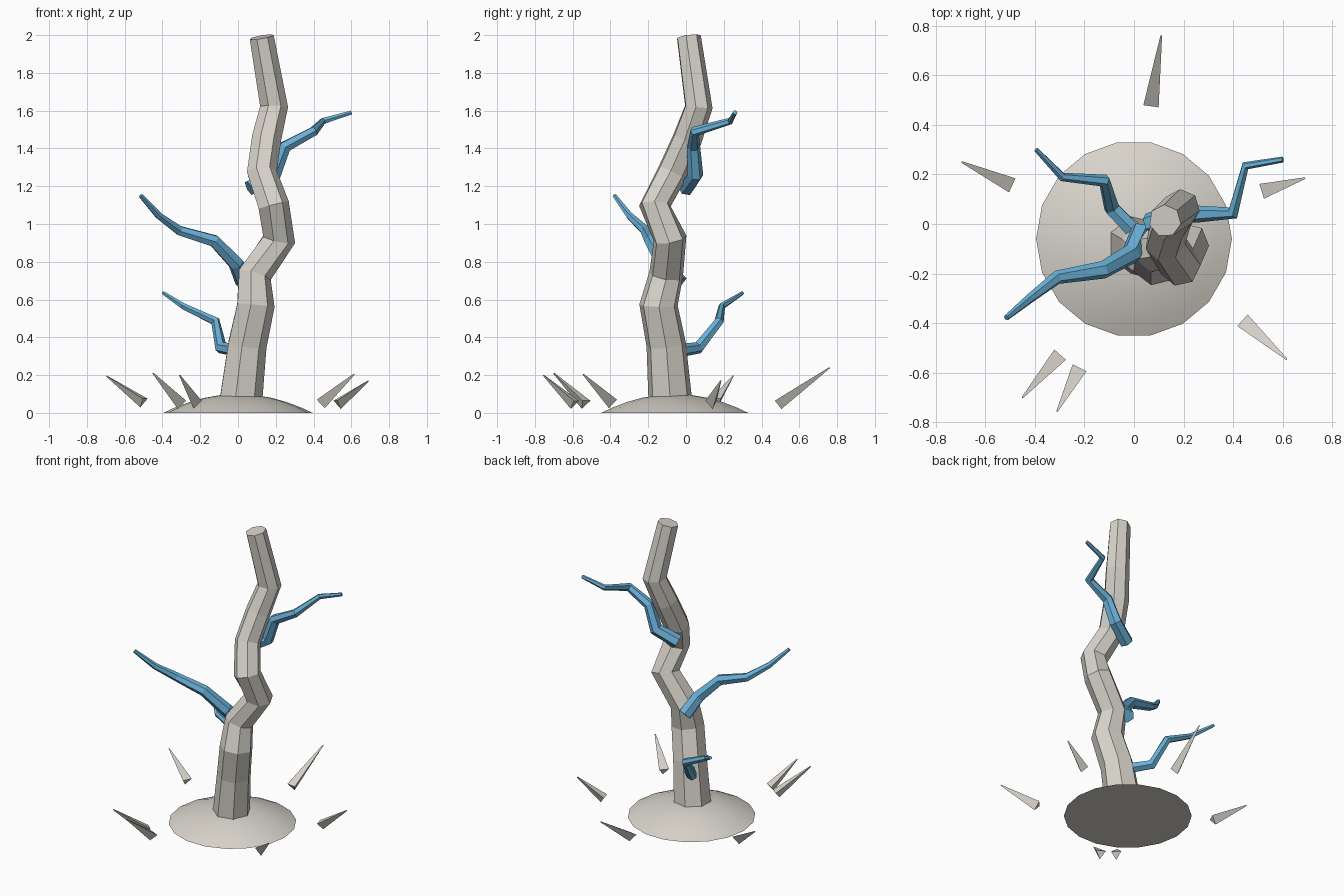
import bpy, bmesh, math
from mathutils import Vector

cube = bpy.data.objects.get("Cube")
if cube:
    bpy.data.objects.remove(cube, do_unlink=True)


def material(name, rgb):
    m = bpy.data.materials.new(name)
    m.use_nodes = True
    color = (*rgb, 1.0)
    m.diffuse_color = color
    m.node_tree.nodes["Principled BSDF"].inputs["Base Color"].default_value = color
    return m


BARK = material("pale bark", (0.69, 0.66, 0.60))
BLUE = material("blue branch", (0.14, 0.43, 0.67))


def finish(name, bm, mat):
    bmesh.ops.recalc_face_normals(bm, faces=bm.faces)
    mesh = bpy.data.meshes.new(name)
    bm.to_mesh(mesh)
    bm.free()
    mesh.materials.append(mat)
    obj = bpy.data.objects.new(name, mesh)
    bpy.context.collection.objects.link(obj)
    return obj


def tube(name, path, sides, mat, side_dir=Vector((1, 0, 0))):
    """Faceted tube through (x, y, z, radius) stations, mitred at each bend."""
    bm = bmesh.new()
    pts = [Vector(p[:3]) for p in path]
    rings = []
    for i, p in enumerate(pts):
        before = (p - pts[i - 1]).normalized() if i else Vector()
        after = (pts[i + 1] - p).normalized() if i < len(pts) - 1 else Vector()
        axis = (before + after).normalized()
        # carry the side direction along so the tube does not twist
        side_dir = (side_dir - axis * side_dir.dot(axis)).normalized()
        other = axis.cross(side_dir)
        ring = []
        for k in range(sides):
            a = math.tau * k / sides
            offset = side_dir * math.cos(a) + other * math.sin(a)
            ring.append(bm.verts.new(p + offset * path[i][3]))
        rings.append(ring)
    for lower, upper in zip(rings, rings[1:]):
        for k in range(sides):
            n = (k + 1) % sides
            bm.faces.new((lower[k], lower[n], upper[n], upper[k]))
    bm.faces.new(rings[0][::-1])
    bm.faces.new(rings[-1])
    return finish(name, bm, mat)


# Crooked trunk
tube("trunk", [
    (0.005, -0.08, 0.02, 0.12), (0.045, -0.105, 0.36, 0.107),
    (0.09, -0.145, 0.57, 0.104), (0.085, -0.105, 0.73, 0.092),
    (0.215, -0.085, 0.92, 0.09), (0.185, -0.165, 1.10, 0.086),
    (0.125, -0.075, 1.27, 0.082), (0.15, 0.005, 1.45, 0.08),
    (0.19, 0.065, 1.62, 0.076), (0.125, 0.013, 1.99, 0.066)], 7, BARK)

# Three bare branches
tube("upper_left_branch", [
    (0.06, 0.0, 1.19, 0.044), (0.19, 0.05, 1.26, 0.042),
    (0.25, 0.04, 1.41, 0.035), (0.40, 0.045, 1.49, 0.027),
    (0.45, 0.235, 1.545, 0.018), (0.60, 0.26, 1.59, 0.012)],
    6, BLUE, Vector((0, 1, 0)))
tube("middle_right_branch", [
    (0.03, -0.03, 0.69, 0.045), (-0.01, -0.12, 0.79, 0.042),
    (-0.125, -0.185, 0.91, 0.036), (-0.31, -0.215, 0.965, 0.028),
    (-0.42, -0.30, 1.045, 0.02), (-0.515, -0.378, 1.15, 0.012)], 6, BLUE)
tube("lower_right_branch", [
    (0.0, -0.03, 0.33, 0.035), (-0.09, 0.065, 0.345, 0.033),
    (-0.12, 0.175, 0.485, 0.026), (-0.29, 0.19, 0.565, 0.018),
    (-0.395, 0.30, 0.635, 0.01)], 6, BLUE, Vector((0, 0, 1)))

# Shallow dome of earth with a flat underside
bm = bmesh.new()
RADIUS, HEIGHT, SIDES = 0.395, 0.10, 18
rings = []
for t in (1.0, 0.85, 0.65, 0.45, 0.22):
    rings.append([bm.verts.new((RADIUS * t * math.cos(math.tau * k / SIDES),
                                RADIUS * t * math.sin(math.tau * k / SIDES) - 0.06,
                                HEIGHT * (1 - t * t))) for k in range(SIDES)])
for lower, upper in zip(rings, rings[1:]):
    for k in range(SIDES):
        n = (k + 1) % SIDES
        bm.faces.new((lower[k], lower[n], upper[n], upper[k]))
bm.faces.new(rings[0][::-1])
bm.faces.new(rings[-1])
for f in bm.faces:
    f.smooth = len(f.verts) == 4 or f.calc_center_median().z > 0.05
for e in bm.edges:
    e.smooth = not all(v.co.z < 0.001 for v in e.verts)
finish("mound", bm, BARK)

# Ring of three-sided splinters pointing outward: base centre, tip
shards = [
    ((0.07, 0.485, 0.05), (0.11, 0.76, 0.24)),
    ((-0.50, 0.16, 0.06), (-0.695, 0.25, 0.195)),
    ((0.525, 0.135, 0.05), (0.69, 0.185, 0.17)),
    ((0.445, -0.395, 0.055), (0.615, -0.545, 0.205)),
    ((-0.305, -0.535, 0.05), (-0.45, -0.70, 0.21)),
    ((-0.225, -0.59, 0.05), (-0.31, -0.755, 0.20)),
]
for i, (base, tip) in enumerate(shards):
    # one edge faces the ground so a flat face looks up
    tube(f"splinter_{i + 1}", [(*base, 0.036), (*tip, 0.004)], 3, BARK,
         Vector((0, 0, -1)))
